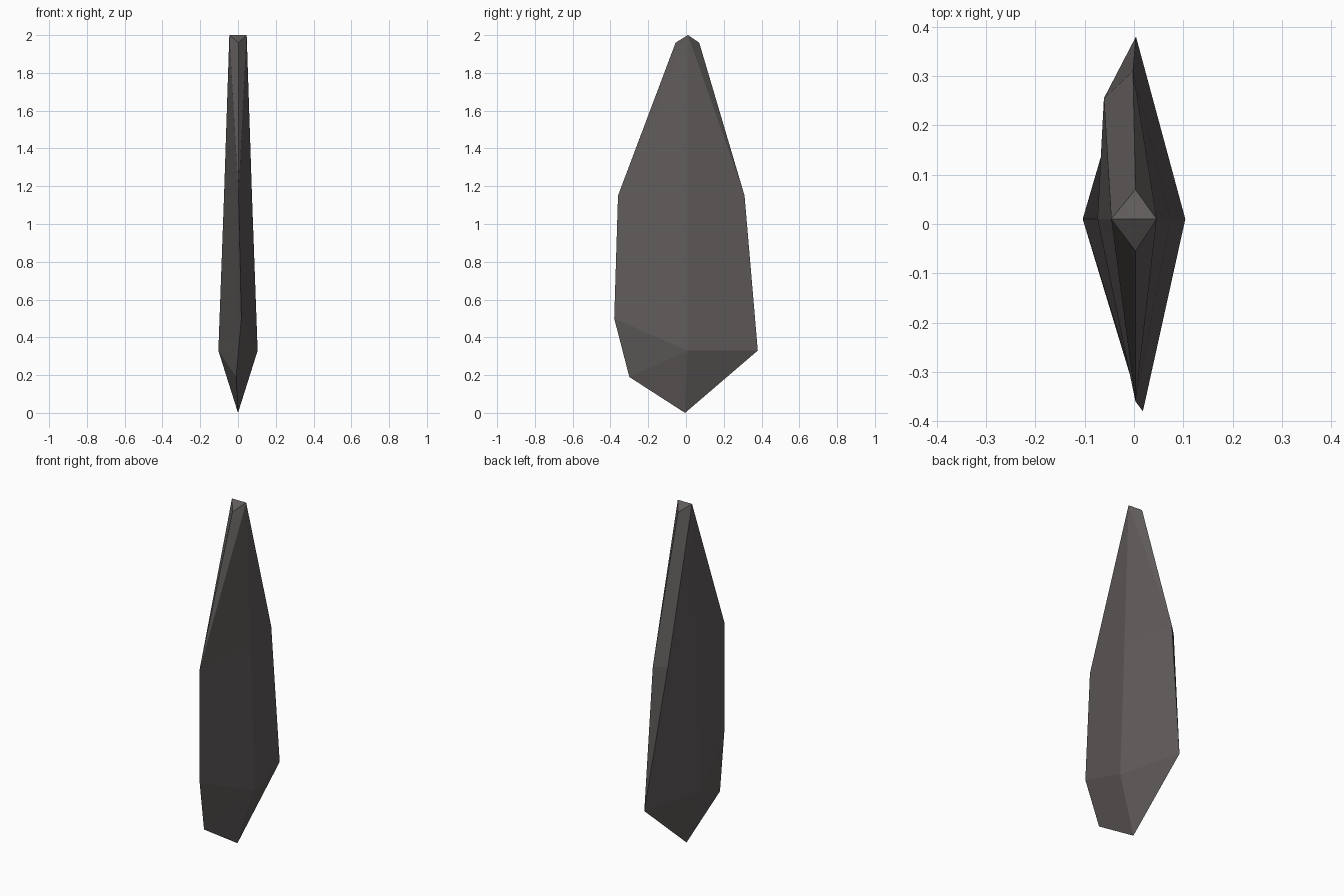
import bpy
import bmesh

cube = bpy.data.objects.get("Cube")
if cube:
    bpy.data.objects.remove(cube, do_unlink=True)

# Single dark stone colour
stone = bpy.data.materials.new("dark_stone")
stone.use_nodes = True
colour = (0.115, 0.105, 0.103, 1)
stone.diffuse_color = colour
stone.node_tree.nodes["Principled BSDF"].inputs["Base Color"].default_value = colour

bm = bmesh.new()


def outline(*points):
    return [bm.verts.new(p) for p in points]


# Cutting edges of the shard, listed from the tip down
front_tip, front_mid, front_low, front_heel = outline(
    (0.003, -0.055, 1.96), (0.003, -0.36, 1.15),
    (0.018, -0.38, 0.5), (-0.01, -0.3, 0.19))
back_tip, back_mid, back_low = outline(
    (0.003, 0.07, 1.96), (-0.002, 0.31, 1.15), (0.004, 0.38, 0.33))
base, = outline((0, -0.005, 0))

tips = []
for side in (1, -1):
    # Raised spine down the middle of each broad side
    tip, mid, low = outline(
        (side * 0.046, 0.01, 2), (side * 0.074, 0.01, 1.15), (side * 0.104, 0.01, 0.33))
    tips.append(tip)
    faces = [
        (tip, front_tip, front_mid), (tip, front_mid, mid),
        (mid, front_mid, front_low, low), (low, front_low, front_heel),
        (low, front_heel, base), (low, base, back_low)]
    if side > 0:
        faces += [(tip, mid, back_mid), (tip, back_mid, back_tip),
                  (mid, low, back_low, back_mid)]
    else:
        # One side has a wide chipped bevel along its back edge
        chip, = outline((-0.061, 0.255, 1.14))
        faces += [(tip, mid, chip), (tip, chip, back_mid, back_tip),
                  (chip, back_low, back_mid), (mid, low, back_low, chip)]
    for face in faces:
        bm.faces.new(face)

# Small roof-shaped tip joining both spines
for edge_tip in (front_tip, back_tip):
    bm.faces.new((*tips, edge_tip))

bmesh.ops.recalc_face_normals(bm, faces=bm.faces)
mesh = bpy.data.meshes.new("stone_shard")
bm.to_mesh(mesh)
bm.free()
mesh.materials.append(stone)
shard = bpy.data.objects.new("stone_shard", mesh)
bpy.context.collection.objects.link(shard)
